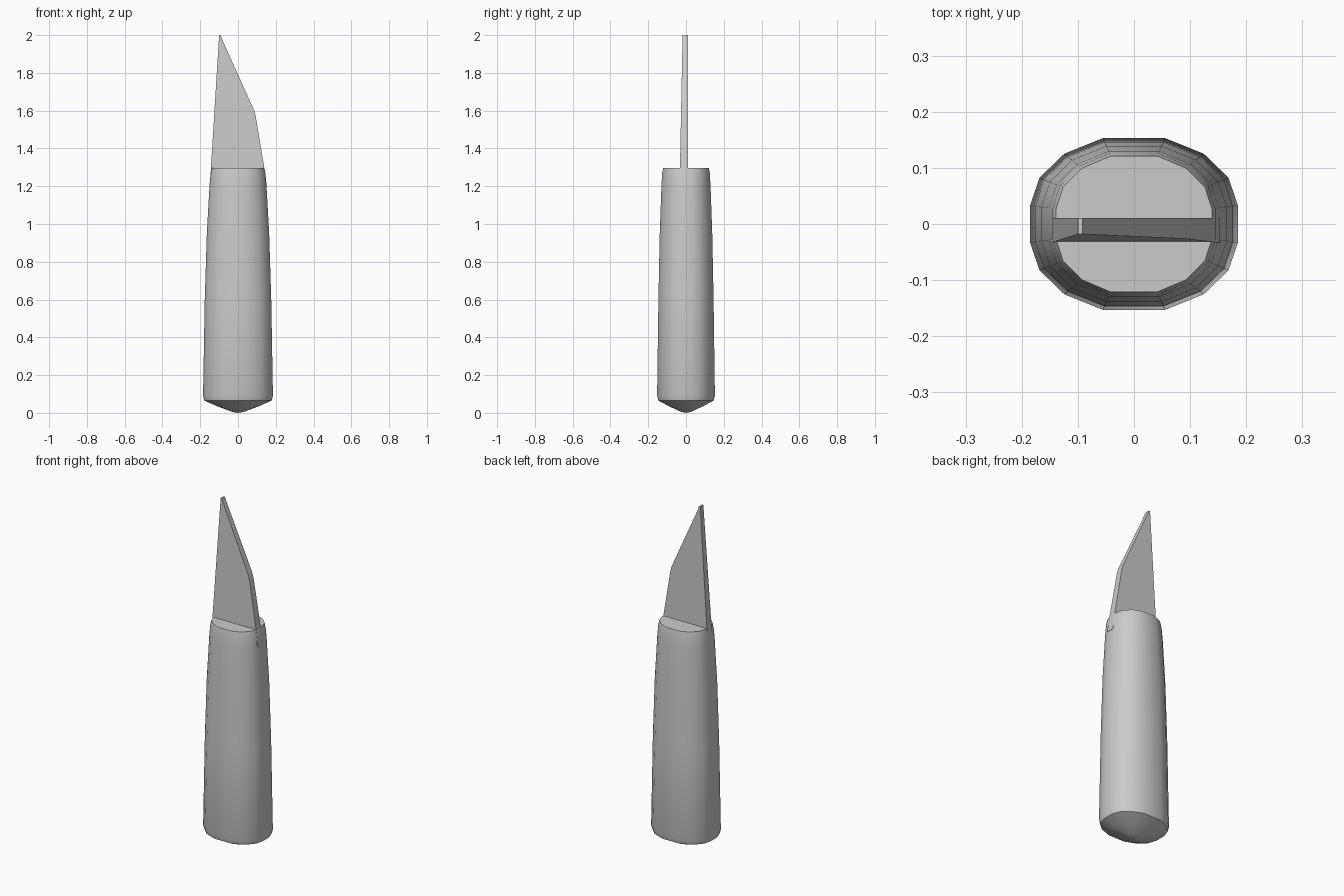
import bpy
import bmesh

cube = bpy.data.objects.get("Cube")
if cube:
    bpy.data.objects.remove(cube, do_unlink=True)

grey = bpy.data.materials.new("plain grey")
grey.use_nodes = True
colour = (0.6, 0.6, 0.6, 1)
grey.diffuse_color = colour
grey.node_tree.nodes["Principled BSDF"].inputs["Base Color"].default_value = colour


def finish(bm, name, angle):
    """Turn a bmesh into a named grey object with sharp edges kept."""
    bmesh.ops.recalc_face_normals(bm, faces=bm.faces)
    mesh = bpy.data.meshes.new(name)
    bm.to_mesh(mesh)
    bm.free()
    mesh.materials.append(grey)
    obj = bpy.data.objects.new(name, mesh)
    bpy.context.collection.objects.link(obj)
    bpy.ops.object.select_all(action="DESELECT")
    obj.select_set(True)
    bpy.context.view_layer.objects.active = obj
    bpy.ops.object.shade_smooth_by_angle(angle=angle)
    return obj


def bridge(bm, a, b):
    """Join two rings of vertices with quads."""
    n = len(a)
    for i in range(n):
        j = (i + 1) % n
        bm.faces.new((a[i], a[j], b[j], b[i]))


# Handle: sixteen-sided oval section, lofted up through (z, half width, half depth)
quarter = [(1, 0.22), (0.91, 0.54), (0.67, 0.82), (0.3, 1)]
half = quarter + [(-x, y) for x, y in reversed(quarter)]
section = half + [(-x, -y) for x, y in half]
levels = [
    (0.005, 0.03, 0.025), (0.035, 0.11, 0.09), (0.065, 0.178, 0.146),
    (0.09, 0.185, 0.153), (0.6, 0.176, 0.146), (0.95, 0.165, 0.139),
    (1.2, 0.151, 0.13), (1.27, 0.145, 0.126), (1.297, 0.139, 0.121),
]
bm = bmesh.new()
rings = [[bm.verts.new((x * w, y * d, z)) for x, y in section] for z, w, d in levels]
for lower, upper in zip(rings, rings[1:]):
    bridge(bm, lower, upper)
bm.faces.new(rings[-1])
tip = bm.verts.new((0, 0, 0))
for i, v in enumerate(rings[0]):
    bm.faces.new((tip, v, rings[0][i - 1]))
finish(bm, "handle", 0.6)

# Blade: clipped-point outline, thinner towards the tip on its front side
outline = [
    (-0.149, 1.2), (0.153, 1.2), (0.139, 1.3), (0.094, 1.57), (0.086, 1.6),
    (-0.083, 1.975), (-0.092, 2.0), (-0.1, 2.0), (-0.143, 1.3),
]
bm = bmesh.new()
front = [bm.verts.new((x, -0.032 + 0.02 * (z - 1.3), z)) for x, z in outline]
back = [bm.verts.new((x, 0.011, z)) for x, z in outline]
bridge(bm, front, back)
bm.faces.new(front)
bm.faces.new(back)
finish(bm, "blade", 0.5)
